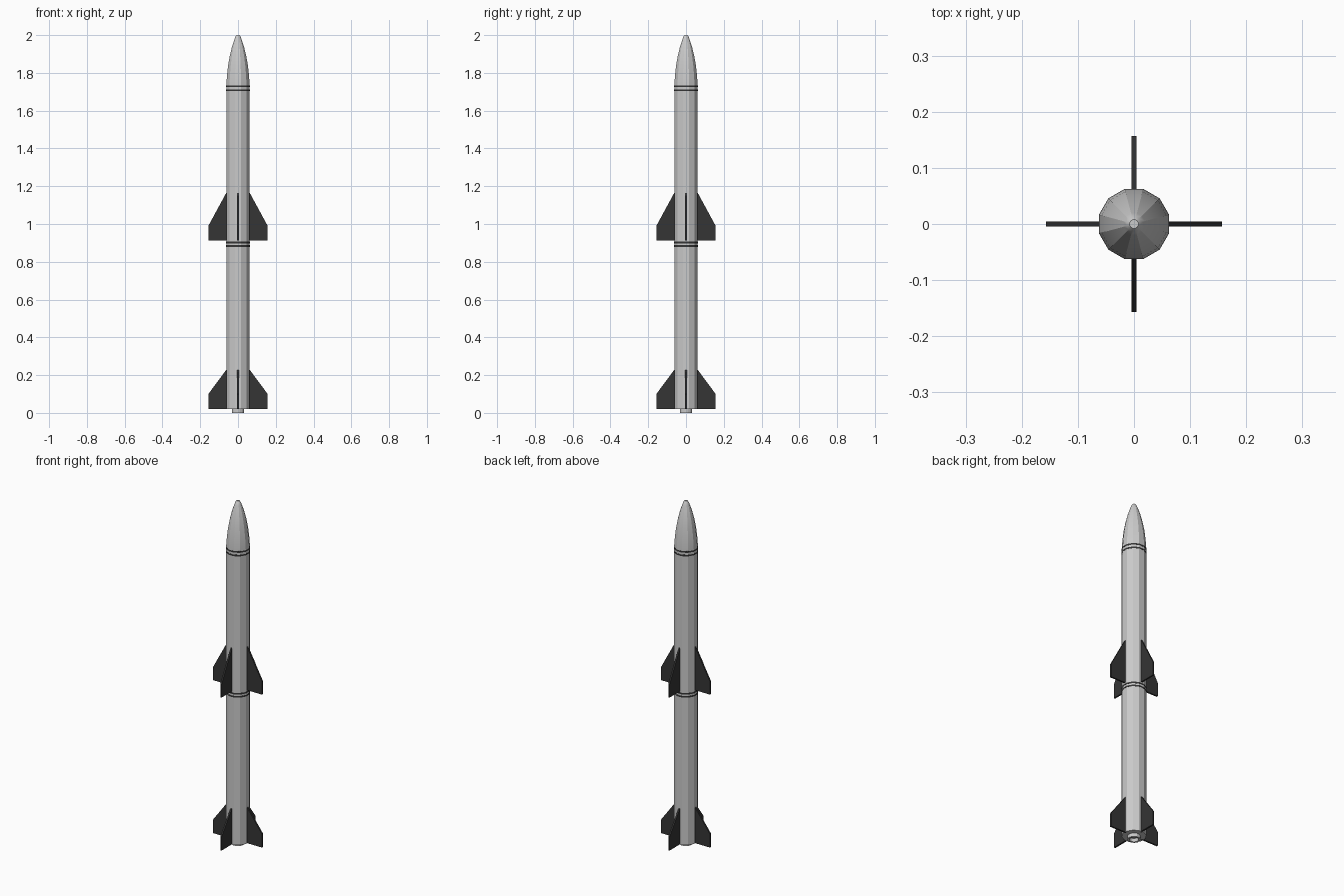
import bpy, bmesh
from math import pi, cos, sin, radians

if "Cube" in bpy.data.objects:
    bpy.data.objects.remove(bpy.data.objects["Cube"])

SIDES = 12
R = 0.064

dark = bpy.data.materials.new("dark_paint")
dark.diffuse_color = (0.035, 0.035, 0.035, 1)
dark.use_nodes = True
dark.node_tree.nodes["Principled BSDF"].inputs["Base Color"].default_value = dark.diffuse_color


def finish(name, bm, mat=None):
    bmesh.ops.recalc_face_normals(bm, faces=bm.faces)
    me = bpy.data.meshes.new(name)
    bm.to_mesh(me)
    bm.free()
    ob = bpy.data.objects.new(name, me)
    bpy.context.collection.objects.link(ob)
    if mat:
        me.materials.append(mat)
    # smooth along the length, keep the twelve facets sharp
    bpy.ops.object.select_all(action='DESELECT')
    ob.select_set(True)
    bpy.context.view_layer.objects.active = ob
    bpy.ops.object.shade_smooth_by_angle(angle=radians(25))
    return ob


def lathe(name, profile, mat=None):
    """Twelve-sided turned part from (radius, z) points, flats on the axes."""
    bm = bmesh.new()
    rings = []
    for r, z in profile:
        rings.append([bm.verts.new((r * cos((i + 0.5) * 2 * pi / SIDES),
                                    r * sin((i + 0.5) * 2 * pi / SIDES), z))
                      for i in range(SIDES)])
    for a, b in zip(rings, rings[1:]):
        for i in range(SIDES):
            j = (i + 1) % SIDES
            bm.faces.new((a[i], a[j], b[j], b[i]))
    bm.faces.new(rings[0])
    bm.faces.new(rings[-1])
    return finish(name, bm, mat)


def fin_set(name, outline, half=0.0045):
    """Four flat fins around the axis from a (radius, z) outline."""
    bm = bmesh.new()
    for k in range(4):
        c, s = cos(k * pi / 2), sin(k * pi / 2)
        sides = [[bm.verts.new((x * c - y * s, x * s + y * c, z))
                  for x, z in outline] for y in (-half, half)]
        a, b = sides
        bm.faces.new(a)
        bm.faces.new(b[::-1])
        n = len(outline)
        for i in range(n):
            j = (i + 1) % n
            bm.faces.new((a[i], a[j], b[j], b[i]))
    return finish(name, bm, dark)


# body stages and nose cone
lathe("lower_stage", [(R, 0.02), (R, 0.893)])
lathe("upper_stage", [(R, 0.893), (R, 1.72)])
lathe("nose_cone", [(R, 1.72), (R, 1.735), (0.060, 1.79), (0.0535, 1.845),
                    (0.044, 1.895), (0.0325, 1.94), (0.020, 1.977),
                    (0.0135, 1.993), (0.008, 2.0)])

# hollow engine nozzle
lathe("nozzle", [(0.034, 0.03), (0.034, 0.0), (0.024, 0.0), (0.020, 0.018)])

# pairs of dark seam bands
for i, z in enumerate((0.884, 0.902, 1.708, 1.729)):
    lathe(f"seam_band_{i + 1}", [(R + 0.0006, z - 0.0045), (R + 0.0006, z + 0.0045)], dark)

# fins
fin_set("lower_fins", [(0.05, 0.02), (0.157, 0.02), (0.157, 0.10), (0.062, 0.228), (0.05, 0.228)])
fin_set("upper_fins", [(0.05, 0.912), (0.157, 0.912), (0.157, 0.99), (0.062, 1.165), (0.05, 1.165)])
